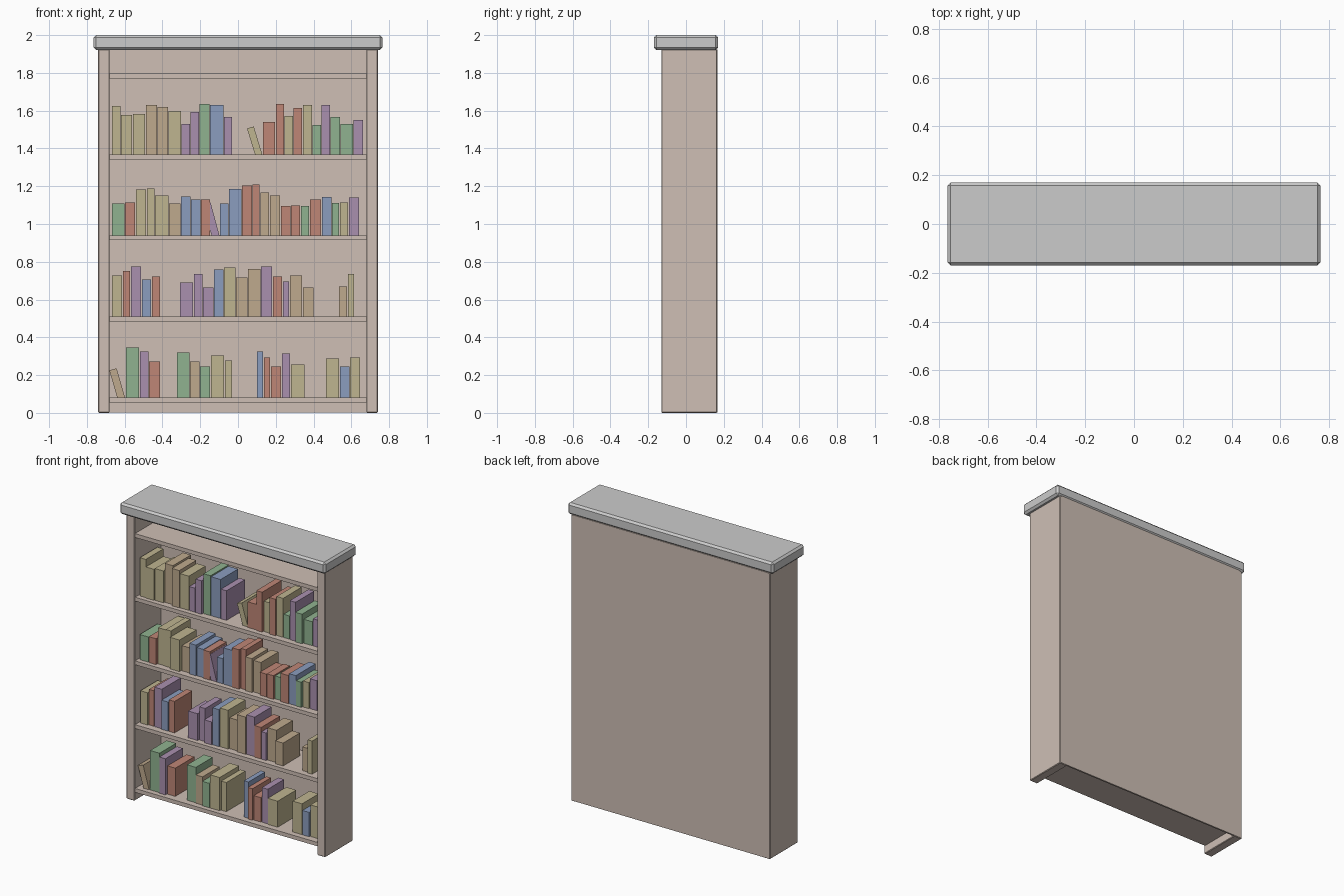
import bpy, math, random
from mathutils import Vector, Matrix

if "Cube" in bpy.data.objects:
    bpy.data.objects.remove(bpy.data.objects["Cube"])

random.seed(4)

COLOURS = {
    "wood": (0.62, 0.52, 0.46), "yellow": (0.52, 0.46, 0.28), "tan": (0.52, 0.40, 0.27),
    "red": (0.52, 0.24, 0.18), "green": (0.28, 0.45, 0.28), "blue": (0.26, 0.34, 0.52),
    "purple": (0.40, 0.28, 0.43)}
MATS = {}
for name, rgb in COLOURS.items():
    MATS[name] = bpy.data.materials.new(name)
    MATS[name].diffuse_color = (*rgb, 1)


def box(name, lo, hi, colour=None, bevel=0, tilt=None):
    """Box from two corners; tilt = (angle, pivot x, pivot z) leans it about y."""
    lo, hi = Vector(lo), Vector(hi)
    bpy.ops.mesh.primitive_cube_add(size=1)
    ob = bpy.context.object
    ob.name = name
    size = hi - lo
    mat = Matrix.Translation((lo + hi) / 2) @ Matrix.Diagonal((*size, 1))
    if tilt:
        pivot = Matrix.Translation((tilt[1], 0, tilt[2]))
        mat = pivot @ Matrix.Rotation(tilt[0], 4, 'Y') @ pivot.inverted() @ mat
    ob.data.transform(mat)
    if bevel:
        mod = ob.modifiers.new("bevel", 'BEVEL')
        mod.width, mod.segments = bevel, 1
    if colour:
        ob.data.materials.append(MATS[colour])
    return ob


# Carcass
box("top_slab", (-0.765, -0.17, 1.922), (0.765, 0.17, 2.0), bevel=0.013)
for side, s in (("left", -1), ("right", 1)):
    x0, x1 = sorted((s * 0.74, s * 0.68))
    box(side + "_side", (x0, -0.13, 0), (x1, 0.165, 1.925), "wood", bevel=0.004)
box("back_panel", (-0.725, 0.155, 0.003), (0.725, 0.166, 1.925), "wood")

# Shelves
SHELF_TOPS = [0.082, 0.511, 0.940, 1.368, 1.796]
for z in SHELF_TOPS:
    box("shelf", (-0.70, -0.123, z - 0.026), (0.70, 0.164, z), "wood")

KEY = {c[0]: c for c in COLOURS}


def book_depth():
    front = random.uniform(-0.095, -0.075)
    return front, front + random.uniform(0.17, 0.21)


def row(shelf, x, books):
    """Run of upright books: (colour letter, spacing in cm, height in cm)."""
    z = SHELF_TOPS[shelf]
    for letter, width, height in books:
        y0, y1 = book_depth()
        box("book", (x, y0, z), (x + width / 100 - 0.004, y1, z + height / 100), KEY[letter])
        x += width / 100


def leaning(shelf, x, width, height, degrees, colour):
    """Book tipped to the left about its lower left corner."""
    z = SHELF_TOPS[shelf]
    a = math.radians(degrees)
    y0, y1 = book_depth()
    left = x - width * math.cos(a)
    box("leaning_book", (left, y0, z), (left + width, y1, z + height), colour,
        tilt=(-a, left + width, z))


# Bottom shelf books
leaning(0, -0.60, 0.04, 0.16, 16, "tan")
row(0, -0.593, [("g", 7.4, 26.5), ("p", 4.8, 24.3), ("r", 6.2, 19)])
row(0, -0.323, [("g", 6.9, 23.8), ("t", 5.3, 19), ("g", 5.8, 16.4), ("y", 7.4, 22.3),
                ("y", 4.1, 19.6)])
row(0, 0.10, [("b", 3.7, 24.4), ("r", 3.7, 21.2), ("r", 5.8, 16.4), ("p", 4.8, 23.3),
              ("y", 7.7, 17.5)])
row(0, 0.466, [("y", 7.4, 20.7), ("b", 5.3, 16.4), ("y", 5.6, 21.2)])

# Second shelf books
row(1, -0.667, [("y", 5.8, 21.7), ("r", 4.2, 23.9), ("p", 5.8, 26.5), ("b", 5.3, 19.6),
                ("r", 4.6, 21.2)])
row(1, -0.307, [("p", 7.4, 18), ("p", 4.8, 22.3), ("p", 5.8, 15.4), ("b", 5.3, 24.9),
                ("y", 6.4, 26), ("t", 6.3, 20.7), ("t", 6.9, 25), ("p", 6.3, 26.5),
                ("r", 5.3, 21.2), ("p", 3.7, 18.5), ("t", 6.9, 21.7), ("t", 6.1, 15.4)])
row(1, 0.534, [("t", 4.8, 15.9), ("y", 3.6, 22.3)])

# Third shelf books
row(2, -0.667, [("g", 6.9, 16.9), ("r", 5.8, 17.4), ("y", 5.8, 24.3), ("y", 4.3, 24.8),
                ("y", 7.4, 21.2), ("t", 6.4, 16.9), ("b", 5.3, 20.6), ("b", 5.3, 19),
                ("r", 5.2, 19)])
leaning(2, -0.10, 0.04, 0.18, 15, "purple")
row(2, -0.095, [("b", 4.8, 16.9), ("b", 6.9, 24.4), ("r", 5.6, 26.5), ("r", 4, 27),
                ("t", 5.1, 22.8), ("t", 5.8, 21.2), ("r", 5.4, 15.4), ("r", 5.2, 15.9),
                ("g", 4.8, 15.4), ("r", 6.3, 19), ("b", 5.4, 20.2), ("g", 4.1, 17),
                ("y", 4.8, 17.5), ("p", 5.7, 20.1)])

# Fourth shelf books
row(3, -0.667, [("y", 4.8, 25.7), ("y", 6.3, 20.9), ("y", 6.8, 21.4), ("t", 6.3, 26.2),
                ("t", 5.8, 25.1), ("y", 6.8, 23), ("p", 4.8, 16.1), ("p", 4.8, 22.5),
                ("g", 5.6, 26.8), ("b", 7.4, 26.2), ("p", 4.5, 19.9)])
leaning(3, 0.127, 0.037, 0.155, 17, "yellow")
row(3, 0.132, [("r", 6.8, 17.2), ("r", 4.7, 26.8), ("y", 4.8, 20.4), ("r", 4.8, 24.6),
               ("y", 5.2, 26.2), ("g", 4.8, 15.6), ("p", 4.7, 26.2), ("g", 5.3, 19.9),
               ("g", 6.9, 16.1), ("p", 5.3, 18.3)])

for m in bpy.data.materials:
    if m.users and not m.is_grease_pencil:
        m.use_nodes = True
        m.node_tree.nodes["Principled BSDF"].inputs["Base Color"].default_value = m.diffuse_color
